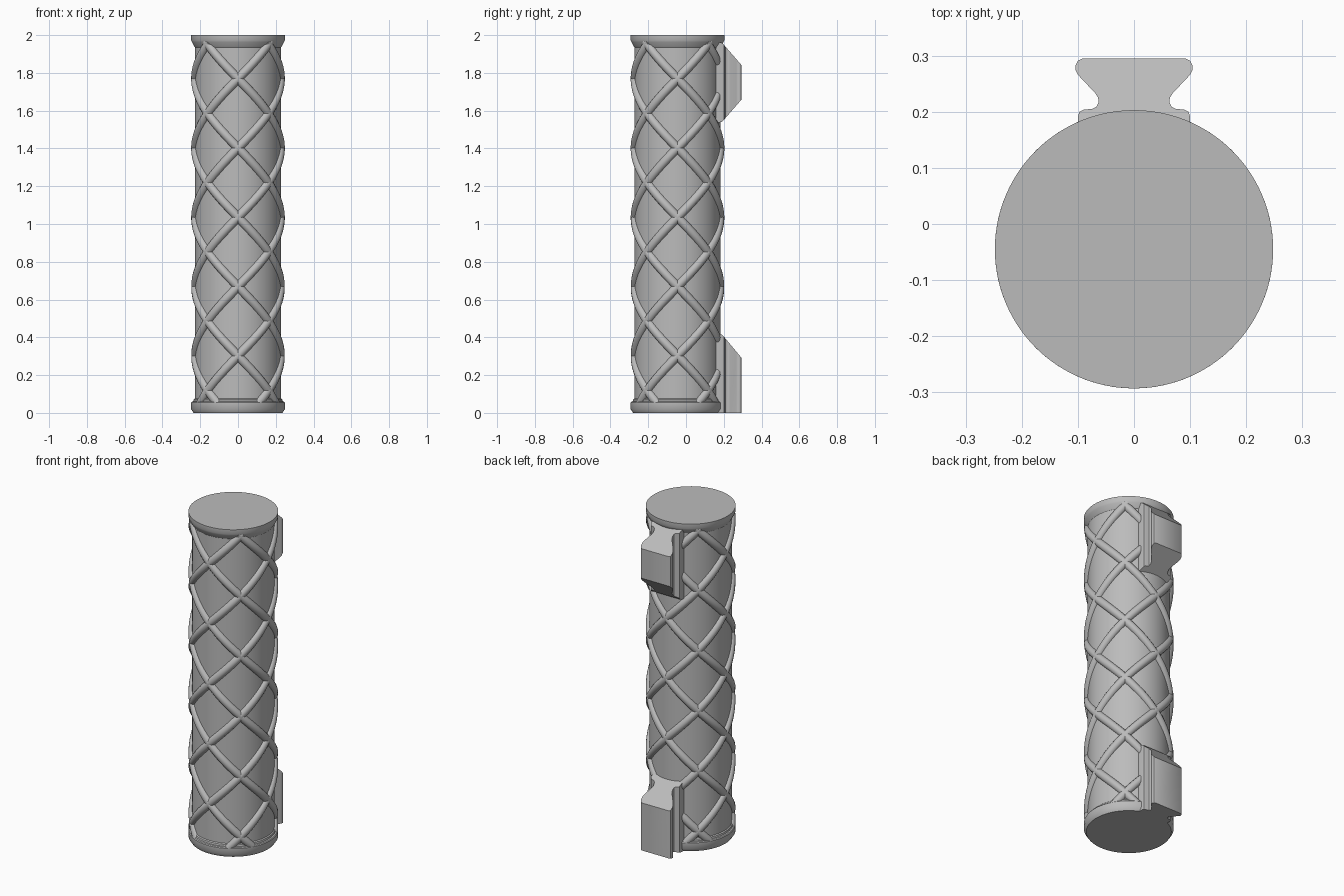
import bpy, bmesh, math

CENTER_Y = -0.045   # axis of the tube
TUBE_R = 0.228
RIM_R = 0.248

cube = bpy.data.objects.get("Cube")
if cube:
    bpy.data.objects.remove(cube, do_unlink=True)

grey = bpy.data.materials.new("plain grey")
grey.use_nodes = True
grey.diffuse_color = (0.5, 0.5, 0.5, 1)
grey.node_tree.nodes["Principled BSDF"].inputs["Base Color"].default_value = (0.5, 0.5, 0.5, 1)


def finish(name, mesh, angle=35):
    obj = bpy.data.objects.new(name, mesh)
    bpy.context.collection.objects.link(obj)
    mesh.materials.clear()
    mesh.materials.append(grey)
    bpy.ops.object.select_all(action='DESELECT')
    obj.select_set(True)
    bpy.context.view_layer.objects.active = obj
    bpy.ops.object.shade_smooth_by_angle(angle=math.radians(angle))
    return obj


def lathe(name, profile, sides=96):
    """Closed solid of revolution from (radius, height) points."""
    bm = bmesh.new()
    rings = []
    for r, z in profile:
        rings.append([bm.verts.new((r * math.cos(a), CENTER_Y + r * math.sin(a), z))
                      for a in (math.tau * i / sides for i in range(sides))])
    for low, high in zip(rings, rings[1:]):
        for i in range(sides):
            j = (i + 1) % sides
            bm.faces.new((low[i], low[j], high[j], high[i]))
    bm.faces.new(rings[0][::-1])
    bm.faces.new(rings[-1])
    mesh = bpy.data.meshes.new(name)
    bm.to_mesh(mesh)
    bm.free()
    return finish(name, mesh)


# Tube with a chamfered foot rim and a tapered top rim
lathe("tube", [(0.235, 0), (RIM_R, 0.02), (RIM_R, 0.055), (0.244, 0.06),
               (0.236, 0.062), (0.234, 0.072), (TUBE_R, 0.077),
               (TUBE_R, 1.935), (0.233, 1.942), (0.244, 1.963),
               (RIM_R, 1.972), (RIM_R, 2.0)])


# Crossing spiral ribs: four in each direction
def spiral_ribs(name, direction, z0=0.05, z1=1.965, pitch=1.467, steps=120):
    curve = bpy.data.curves.new(name, 'CURVE')
    curve.dimensions = '3D'
    curve.bevel_depth = 0.024
    curve.bevel_resolution = 4
    curve.use_fill_caps = True
    for start in range(4):
        spline = curve.splines.new('POLY')
        spline.points.add(steps)
        for i, point in enumerate(spline.points):
            z = z0 + (z1 - z0) * i / steps
            a = math.tau * (start / 4 + direction * (z - 0.302) / pitch)
            r = RIM_R - curve.bevel_depth
            point.co = (r * math.cos(a), CENTER_Y + r * math.sin(a), z, 1)
    helper = bpy.data.objects.new(name + " path", curve)
    bpy.context.collection.objects.link(helper)
    bpy.context.view_layer.update()
    graph = bpy.context.evaluated_depsgraph_get()
    mesh = bpy.data.meshes.new_from_object(helper.evaluated_get(graph))
    bpy.data.objects.remove(helper, do_unlink=True)
    return finish(name, mesh)


spiral_ribs("right_hand_ribs", 1)
spiral_ribs("left_hand_ribs", -1)

# Dovetail mounting lugs on the back, with sloped ends
HALF = [(0.1, 0.13), (0.1, 0.192), (0.097, 0.2), (0.089, 0.204), (0.075, 0.205),
        (0.067, 0.209), (0.063, 0.217), (0.064, 0.225), (0.069, 0.233),
        (0.1, 0.266), (0.104, 0.274), (0.104, 0.283), (0.1, 0.291), (0.092, 0.295)]
OUTLINE = HALF + [(-x, y) for x, y in reversed(HALF)]


def lug(name, bottom, top):
    bm = bmesh.new()
    low = [bm.verts.new((x, y, bottom(y))) for x, y in OUTLINE]
    high = [bm.verts.new((x, y, top(y))) for x, y in OUTLINE]
    count = len(OUTLINE)
    for i in range(count):
        j = (i + 1) % count
        bm.faces.new((low[i], low[j], high[j], high[i]))
    bm.faces.new(low[::-1])
    bm.faces.new(high)
    bmesh.ops.recalc_face_normals(bm, faces=bm.faces)
    mesh = bpy.data.meshes.new(name)
    bm.to_mesh(mesh)
    bm.free()
    return finish(name, mesh)


def slope(face_z, rise):
    """End height: face_z at the back face, moving by rise per unit toward the tube."""
    return lambda y: face_z + rise * (0.295 - max(y, 0.18))


lug("upper_lug", slope(1.66, -1.15), slope(1.84, 1.15))
lug("lower_lug", slope(0, 0), slope(0.29, 1.2))
